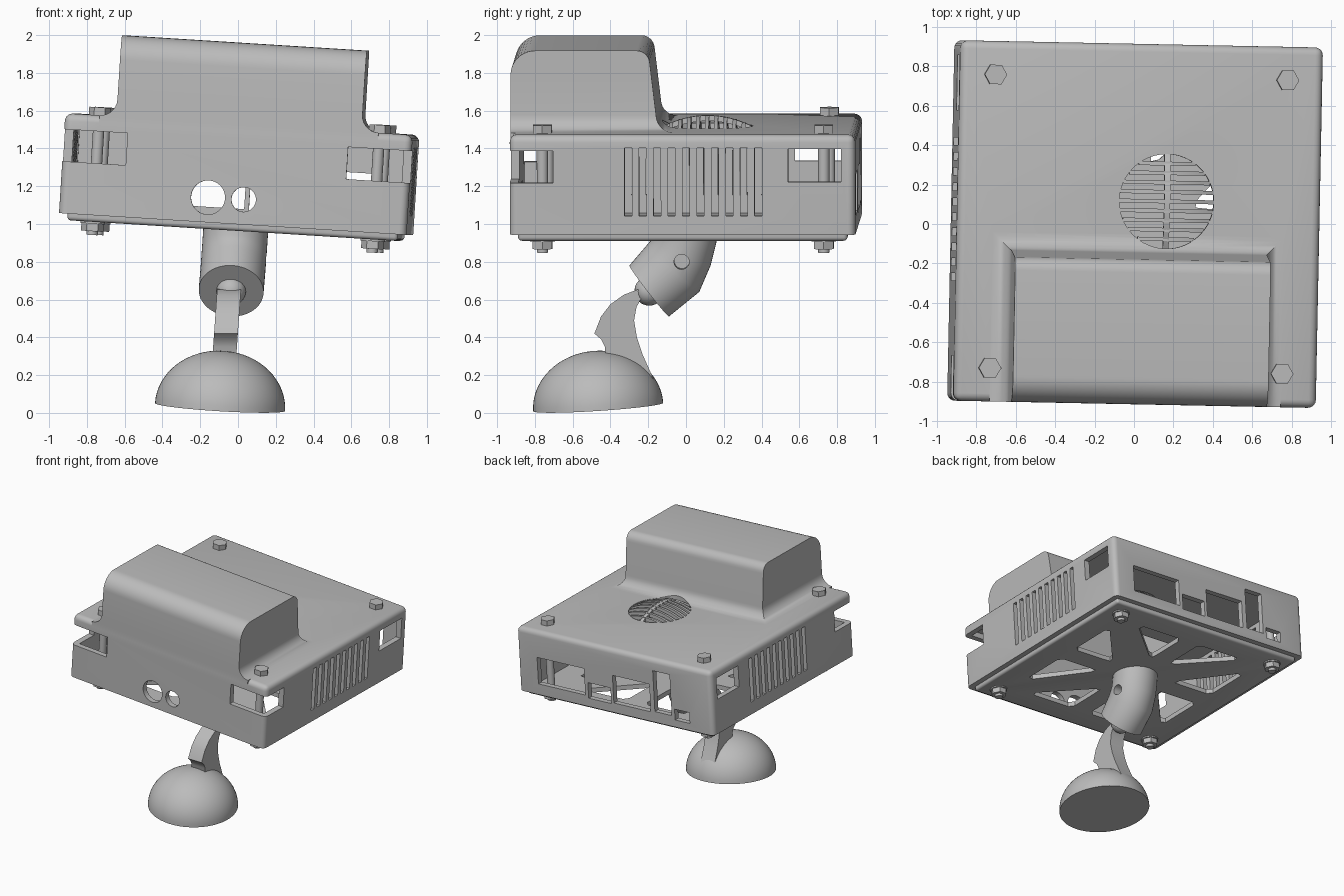
import bpy, bmesh
from math import sin, cos, pi, sqrt, radians
from mathutils import Matrix, Vector

if "Cube" in bpy.data.objects:
    bpy.data.objects.remove(bpy.data.objects["Cube"])

grey = bpy.data.materials.new("plain grey")
grey.use_nodes = True
grey.diffuse_color = (0.5, 0.5, 0.5, 1)
grey.node_tree.nodes["Principled BSDF"].inputs["Base Color"].default_value = (0.5, 0.5, 0.5, 1)

parts = []
# The case and everything bolted to it lean slightly
LEAN = (Matrix.Translation((-0.01, 0, 1.0)) @ Matrix.Rotation(radians(-1.15), 4, 'Z')
        @ Matrix.Rotation(radians(3.6), 4, 'Y'))


def loft(bm, rings):
    """Skin a list of equal rings and cap both ends."""
    rows = [[bm.verts.new(p) for p in ring] for ring in rings]
    n = len(rows[0])
    for a, b in zip(rows, rows[1:]):
        for i in range(n):
            bm.faces.new((a[i], a[(i + 1) % n], b[(i + 1) % n], b[i]))
    bm.faces.new(rows[0][::-1])
    bm.faces.new(rows[-1])


def box(bm, x, y, z):
    loft(bm, [[(x[0], y[0], h), (x[1], y[0], h), (x[1], y[1], h), (x[0], y[1], h)] for h in z])


def rod(bm, centre, r, low, high, axis='Z', sides=32):
    """Cylinder along an axis; centre holds the two other coordinates."""
    rings = []
    for h in (low, high):
        ring = []
        for i in range(sides):
            a = 2 * pi * i / sides
            u, v = centre[0] + r * cos(a), centre[1] + r * sin(a)
            ring.append({'X': (h, u, v), 'Y': (u, h, v), 'Z': (u, v, h)}[axis])
        rings.append(ring)
    loft(bm, rings)


def make(name, bm, keep=True):
    bmesh.ops.recalc_face_normals(bm, faces=bm.faces)
    me = bpy.data.meshes.new(name)
    bm.to_mesh(me)
    bm.free()
    me.materials.append(grey)
    ob = bpy.data.objects.new(name, me)
    bpy.context.scene.collection.objects.link(ob)
    if keep:
        parts.append(ob)
    else:
        ob.hide_render = True
    return ob


def combine(ob, bm, op='DIFFERENCE'):
    tool = make("cutter", bm, keep=False)
    mod = ob.modifiers.new("bool", 'BOOLEAN')
    mod.operation, mod.solver, mod.object = op, 'EXACT', tool
    dg = bpy.context.evaluated_depsgraph_get()
    me = bpy.data.meshes.new_from_object(ob.evaluated_get(dg))
    ob.modifiers.clear()
    ob.data = me
    bpy.data.objects.remove(tool)


def rounded_box(x, y, z, r, rounded):
    bm = bmesh.new()
    box(bm, (-x, x), (-y, y), z)
    edges = [e for e in bm.edges if rounded(*[v.co for v in e.verts])]
    bmesh.ops.bevel(bm, geom=edges, offset=r, segments=5, profile=0.5, affect='EDGES')
    return bm


HX, HY, ROOF = 0.922, 0.915, 0.53

# Case: box with rounded top and upright edges
case = make("case", rounded_box(HX, HY, (0, ROOF), 0.04, lambda a, b: a.z + b.z > 0.1))

# Raised housing with a filleted foot, sloping back and rounded top
profile = [(0.45, 0.74, -0.055)]
for i in range(8):
    a = pi / 2 * i / 7
    d = 0.09 * sin(a)
    profile.append((0.62 - 0.09 * cos(a), 0.74 - d, -0.055 - d))
profile += [(0.83 + 0.13 * sin(pi / 2 * i / 10), 0.65, None) for i in range(11)]
rings = []
for z, w, back in profile:
    rise = min(max((z - 0.83) / 0.13, 0), 1)
    front = -HY + 0.13 * (1 - sqrt(1 - rise ** 2))
    if back is None:
        s = min(max((z - 0.90) / 0.06, 0), 1)
        back = -0.145 - 0.12 * (z - 0.62) - 0.06 * (1 - sqrt(1 - s * s))
    rings.append([(-w, front, z), (w, front, z), (w, back, z), (-w, back, z)])
bm = bmesh.new()
loft(bm, rings)
combine(case, bm, 'UNION')

# Hollow interior
for x, y, z in ((0.875, (-0.87, 0.87), (-0.1, 0.49)), (0.61, (-0.87, -0.2), (0.45, 0.89))):
    bm = bmesh.new()
    box(bm, (-x, x), y, z)
    combine(case, bm)

# Openings: corner notches, side windows, vents, ports, round holes, fan hole
FAN = Vector((0.14, 0.118))
FAN_R = 0.24
bm = bmesh.new()
for s in (-1, 1):
    box(bm, sorted((s * 0.585, s * 1.1)), (-1.1, -0.685), (0.275, 0.445))
box(bm, (-1.1, 1.1), (0.56, 0.84), (0.28, 0.455))
for i in range(10):
    y = -0.287 + 0.0765 * i
    box(bm, (-1.1, 1.1), (y - 0.019, y + 0.019), (0.10, 0.46))
for x0, x1, z0, z1 in ((0.29, 0.735, 0.09, 0.31), (0.045, 0.26, 0.07, 0.2),
                       (-0.33, 0.02, 0.08, 0.31), (-0.53, -0.37, 0.09, 0.43),
                       (-0.70, -0.56, 0.06, 0.15)):
    box(bm, (x0, x1), (0.845, 1.1), (z0, z1))
rod(bm, (-0.139, 0.132), 0.09, -1.1, -0.8, 'Y', 48)
rod(bm, (0.05, 0.133), 0.065, -1.1, -0.8, 'Y', 48)
rod(bm, FAN, FAN_R, 0.47, 0.7, 'Z', 64)
combine(case, bm)

# Domed fan grille: arched bars and one spine
bm = bmesh.new()


def arched_bar(offset, width, along_x):
    half = sqrt(FAN_R ** 2 - offset ** 2)
    rings = []
    for i in range(17):
        t = half * (i / 8 - 1)
        top = ROOF - 0.004 + 0.06 * (1 - (t * t + offset ** 2) / FAN_R ** 2)
        ring = []
        for d, z in ((-width, top), (width, top), (width, top - 0.03), (-width, top - 0.03)):
            u, v = (t, offset + d) if along_x else (offset + d, t)
            ring.append((FAN.x + u, FAN.y + v, z))
        rings.append(ring)
    loft(bm, rings)


for i in range(-4, 5):
    arched_bar(i * 0.048, 0.01, True)
arched_bar(0, 0.015, False)
grille = make("fan_grille", bm)

# Base plate with eight triangular openings
plate = make("base_plate", rounded_box(0.877, 0.872, (-0.035, 0.002), 0.02,
                                       lambda a, b: a.z + b.z < -0.01))
bm = bmesh.new()
for k in range(4):
    turn = Matrix.Rotation(k * pi / 2, 4, 'Z')
    for s in (-1, 1):
        tri = [(0.32, 0.09), (0.38, 0.085), (0.63, 0.085), (0.67, 0.12),
               (0.67, 0.46), (0.63, 0.47), (0.33, 0.13)]
        loft(bm, [[turn @ Vector((x, s * y, z)) for x, y in tri] for z in (-0.1, 0.04)])
combine(plate, bm)

# Bolts with hexagonal heads and nuts
bm = bmesh.new()
for sx in (-1, 1):
    for sy in (-1, 1):
        c = (sx * 0.743, sy * 0.745)
        rod(bm, c, 0.03, -0.105, ROOF + 0.01)
        rod(bm, c, 0.057, ROOF, ROOF + 0.042, sides=6)
        rod(bm, c, 0.065, -0.045, -0.03)
        rod(bm, c, 0.06, -0.085, -0.04, sides=6)
bolts = make("corner_bolts", bm)

# Bent socket under the case: each ring is set by its front and back point
rings = []
for (y0, z0), (y1, z1) in (((-0.17, -0.02), (0.17, -0.02)), ((-0.175, -0.06), (0.16, -0.10)),
                           ((-0.185, -0.085), (0.13, -0.22)), ((-0.21, -0.115), (0.07, -0.36)),
                           ((-0.30, -0.22), (-0.09, -0.49))):
    mid = Vector((0, (y0 + y1) / 2, (z0 + z1) / 2))
    arm = Vector((0, (y1 - y0) / 2, (z1 - z0) / 2))
    rings.append([mid + arm * cos(a) + Vector((0.172 * sin(a), 0, 0))
                  for a in [2 * pi * i / 48 for i in range(48)]])
bm = bmesh.new()
loft(bm, rings)
socket = make("mount_socket", bm)
bm = bmesh.new()
rod(bm, (-0.02, -0.19), 0.04, 0.1, 0.3, 'X')
combine(socket, bm)

# Ball in the socket
bm = bmesh.new()
bmesh.ops.create_uvsphere(bm, u_segments=32, v_segments=16, radius=0.078,
                          matrix=Matrix.Translation((0, -0.195, -0.355)))
ball = make("mount_ball", bm)

for ob in (case, grille, plate, bolts, socket, ball):
    ob.data.transform(LEAN)

# Curved stem between ball and foot
side = [(-0.20, 0.66), (-0.26, 0.652), (-0.33, 0.625), (-0.40, 0.575), (-0.45, 0.51),
        (-0.485, 0.42), (-0.45, 0.39), (-0.43, 0.35), (-0.42, 0.25), (-0.16, 0.15),
        (-0.19, 0.22), (-0.23, 0.31), (-0.26, 0.40), (-0.275, 0.49), (-0.262, 0.56),
        (-0.235, 0.61), (-0.20, 0.64)]
bm = bmesh.new()
loft(bm, [[(w - 0.07 + 0.07 * (z - 0.33), y, z) for y, z in side] for w in (-0.063, 0.063)])
make("stem", bm)

# Domed suction foot
bm = bmesh.new()
rings = []
for i in range(17):
    t = pi / 2 * i / 16.3
    rings.append([(0.345 * cos(t) * cos(a), 0.345 * cos(t) * sin(a), 0.298 * sin(t))
                  for a in [2 * pi * j / 64 for j in range(64)]])
loft(bm, rings)
foot = make("suction_foot", bm)
foot.data.transform(Matrix.Translation((-0.095, -0.465, 0.031))
                    @ Matrix.Rotation(0.06, 4, 'Y') @ Matrix.Rotation(0.065, 4, 'X'))

# Smooth shading with sharp edges kept
bpy.ops.object.select_all(action='DESELECT')
for ob in parts:
    ob.select_set(True)
bpy.context.view_layer.objects.active = case
bpy.ops.object.shade_smooth_by_angle(angle=radians(30))
